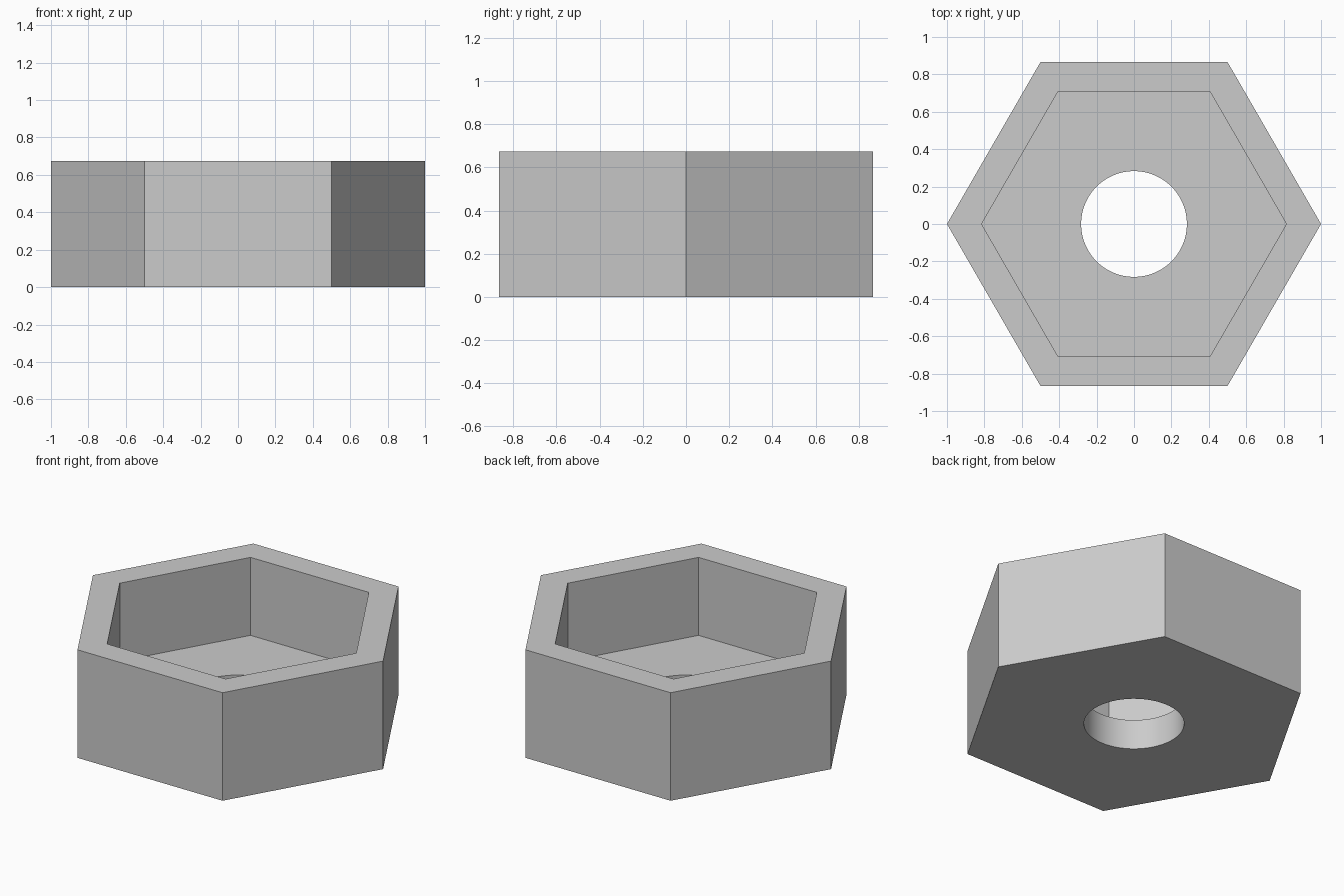
import bpy, bmesh
from math import cos, sin, pi, radians

cube = bpy.data.objects.get("Cube")
if cube:
    bpy.data.objects.remove(cube, do_unlink=True)

SEGMENTS = 60          # multiple of six, so the hexagon corners are exact
HEIGHT = 0.673
FLOOR = 0.187
OUTER, INNER, HOLE = 1.0, 0.815, 0.283

# Plain grey material
grey = bpy.data.materials.new("grey")
grey.use_nodes = True
colour = (0.6, 0.6, 0.6, 1)
grey.diffuse_color = colour
grey.node_tree.nodes["Principled BSDF"].inputs["Base Color"].default_value = colour


def ring(bm, radius, z, hexagon):
    """Loop of vertices following a hexagon or a circle."""
    verts = []
    for i in range(SEGMENTS):
        a = 2 * pi * i / SEGMENTS
        step = (i % (SEGMENTS // 6)) * 2 * pi / SEGMENTS
        r = radius * cos(pi / 6) / cos(step - pi / 6) if hexagon else radius
        verts.append(bm.verts.new((r * cos(a), r * sin(a), z)))
    return verts


# Hexagonal cup: outer wall, rim, recess wall, floor, round hole, underside
bm = bmesh.new()
rings = [ring(bm, *spec) for spec in (
    (OUTER, 0, True), (OUTER, HEIGHT, True),
    (INNER, HEIGHT, True), (INNER, FLOOR, True),
    (HOLE, FLOOR, False), (HOLE, 0, False))]
for k, low in enumerate(rings):
    high = rings[(k + 1) % len(rings)]
    for i in range(SEGMENTS):
        j = (i + 1) % SEGMENTS
        bm.faces.new((low[i], low[j], high[j], high[i]))
bmesh.ops.recalc_face_normals(bm, faces=bm.faces)

mesh = bpy.data.meshes.new("hexagonal_cup")
bm.to_mesh(mesh)
bm.free()
mesh.materials.append(grey)
cup = bpy.data.objects.new("hexagonal_cup", mesh)
bpy.context.collection.objects.link(cup)

# Smooth hole wall, crisp edges elsewhere
bpy.ops.object.select_all(action="DESELECT")
cup.select_set(True)
bpy.context.view_layer.objects.active = cup
bpy.ops.object.shade_smooth_by_angle(angle=radians(30))
